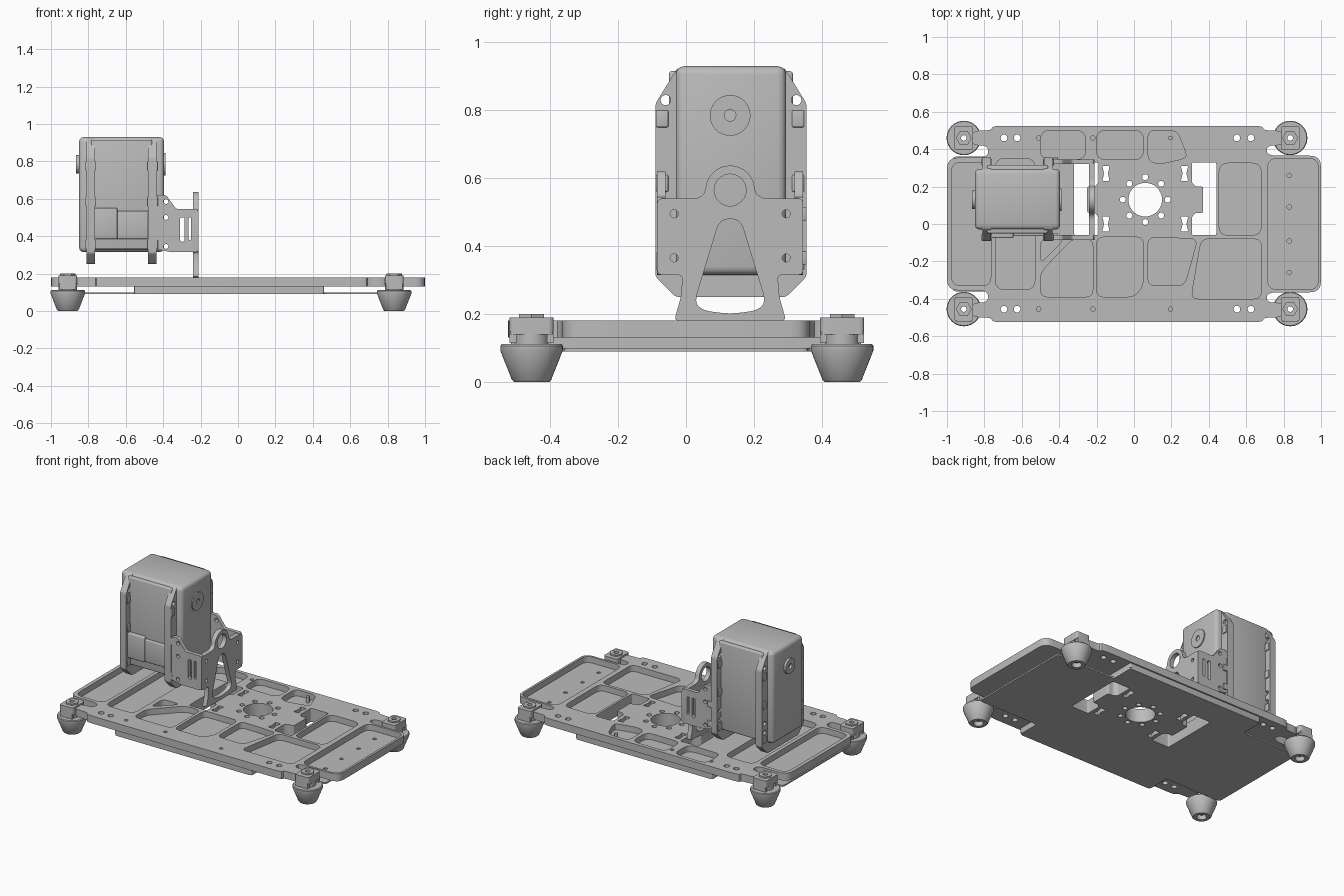
import bpy, bmesh, math
from mathutils import Matrix, Vector

cube = bpy.data.objects.get("Cube")
if cube:
    bpy.data.objects.remove(cube, do_unlink=True)

grey = bpy.data.materials.new("plain grey")
grey.use_nodes = True
grey.diffuse_color = (0.5, 0.5, 0.5, 1)
grey.node_tree.nodes["Principled BSDF"].inputs["Base Color"].default_value = (0.5, 0.5, 0.5, 1)

AXES = {"z": Matrix.Identity(4),
        "x": Matrix(((0, 0, 1, 0), (1, 0, 0, 0), (0, 1, 0, 0), (0, 0, 0, 1))),
        "y": Matrix(((1, 0, 0, 0), (0, 0, -1, 0), (0, 1, 0, 0), (0, 0, 0, 1)))}


def finish(name, bm):
    bmesh.ops.remove_doubles(bm, verts=bm.verts, dist=0.0001)
    bmesh.ops.recalc_face_normals(bm, faces=bm.faces)
    me = bpy.data.meshes.new(name)
    bm.to_mesh(me)
    bm.free()
    me.materials.clear()
    me.materials.append(grey)
    ob = bpy.data.objects.new(name, me)
    bpy.context.collection.objects.link(ob)
    bpy.ops.object.select_all(action='DESELECT')
    ob.select_set(True)
    bpy.context.view_layer.objects.active = ob
    bpy.ops.object.shade_smooth_by_angle(angle=math.radians(35))
    return ob


def rounded(pts, r=0.03, n=4):
    """Closed outline with every corner eased by up to r."""
    out = []
    for i, p in enumerate(pts):
        p, a, b = Vector(p), Vector(pts[i - 1]), Vector(pts[(i + 1) % len(pts)])
        s = p + (a - p).normalized() * min(r, 0.45 * (a - p).length)
        e = p + (b - p).normalized() * min(r, 0.45 * (b - p).length)
        for k in range(n + 1):
            t = k / n
            out.append(s * (1 - t) ** 2 + p * 2 * t * (1 - t) + e * t * t)
    return out


def rect(x0, y0, x1, y1, r=0.03):
    return rounded([(x0, y0), (x1, y0), (x1, y1), (x0, y1)], r)


def ring(x, y, r, n=24):
    return [Vector((x + r * math.cos(math.tau * i / n), y + r * math.sin(math.tau * i / n)))
            for i in range(n)]


def plate(name, loops, lo, hi, axis="z"):
    """Flat plate; loops after the first are holes."""
    if axis == "y":
        lo, hi = -hi, -lo
    cu = bpy.data.curves.new(name, 'CURVE')
    cu.dimensions, cu.fill_mode, cu.extrude = '2D', 'BOTH', (hi - lo) / 2
    for loop in loops:
        sp = cu.splines.new('POLY')
        sp.points.add(len(loop) - 1)
        for pt, v in zip(sp.points, loop):
            pt.co = (v[0], v[1], 0, 1)
        sp.use_cyclic_u = True
    tmp = bpy.data.objects.new(name, cu)
    bpy.context.collection.objects.link(tmp)
    dg = bpy.context.evaluated_depsgraph_get()
    me = bpy.data.meshes.new_from_object(tmp.evaluated_get(dg))
    bm = bmesh.new()
    bm.from_mesh(me)
    bpy.data.objects.remove(tmp, do_unlink=True)
    bpy.data.meshes.remove(me)
    bm.transform(AXES[axis] @ Matrix.Translation((0, 0, (lo + hi) / 2)))
    return finish(name, bm)


def box(name, lo, hi, bevel=0.0):
    bm = bmesh.new()
    bmesh.ops.create_cube(bm, size=1)
    lo, hi = Vector(lo), Vector(hi)
    bm.transform(Matrix.Translation((lo + hi) / 2) @ Matrix.Diagonal((*(hi - lo), 1)))
    if bevel:
        bmesh.ops.bevel(bm, geom=bm.edges[:], offset=bevel, segments=3, profile=0.5, affect='EDGES')
    return finish(name, bm)


def lathe(name, profile, x, y):
    bm = bmesh.new()
    vs = [bm.verts.new((r, 0, z)) for r, z in profile]
    es = [bm.edges.new((vs[i - 1], vs[i])) for i in range(len(vs))]
    bmesh.ops.spin(bm, geom=vs + es, cent=(0, 0, 0), axis=(0, 0, 1), angle=math.tau, steps=40)
    bm.transform(Matrix.Translation((x, y, 0)))
    return finish(name, bm)


# Base deck: outline, through holes and lightening pockets
HX, HY = 0.06, 0.13
half = [(1, .365), (.71, .365), (.71, .42), (.8, .42), (.8, .5), (.69, .5), (.69, .525),
        (-.76, .525), (-.76, .5), (-.87, .5), (-.87, .42), (-.78, .42), (-.78, .355), (-1, .355)]
outline = rounded(half + [(x, -y) for x, y in reversed(half)], 0.06)

window = [(.44, .33), (.31, .33), (.31, .22), (.33, .2), (.37, .2), (.37, .06), (.33, .06),
          (.31, .04), (.31, -.06), (.44, -.06)]
slot = [(.25, -.04), (.29, -.04), (.28, 0), (.29, .04), (.25, .04), (.26, 0)]
through = [ring(HX, HY, 0.09, 40)]
for i in range(8):
    a = math.tau * i / 8
    through.append(ring(HX + 0.12 * math.cos(a), HY + 0.12 * math.sin(a), 0.016, 14))
for flip in (False, True):
    for loop in [window] + [[(x, y + c) for x, y in slot] for c in (0, .27)]:
        through.append(rounded([(2 * HX - x if flip else x, y) for x, y in loop], 0.01))

edge_holes = []
for y in (.46, -.455):
    edge_holes += [ring(x, y, 0.018, 14) for x in (-.695, -.625, .55, .625)]
    edge_holes += [ring(x, y, 0.012, 12) for x in (-.51, -.22, .195)]
end_holes = [ring(.83, y, 0.012, 12) for y in (.26, .09, -.09, -.26)]

pockets = [rect(*b, 0.05) for b in (
    (-.5, .345, -.26, .5), (-.2, .345, .05, .5), (.455, -.06, .68, .325),
    (-.74, -.35, -.53, .35), (-.975, -.33, -.765, .33), (.715, -.35, .985, .35))]
pockets += [rounded(p, 0.04) for p in (
    [(.075, .5), (.23, .5), (.285, .36), (.25, .345), (.13, .32), (.075, .34)],
    [(.36, -.08), (.68, -.08), (.68, -.4), (.305, -.4)],
    [(.075, -.07), (.34, -.08), (.27, -.33), (.075, -.33)],
    [(-.2, -.07), (.05, -.07), (.05, -.33), (0, -.39), (-.2, -.39)],
    [(-.22, -.08), (-.22, -.39), (-.5, -.39), (-.5, -.26), (-.33, -.08)],
    [(-.5, -.08), (-.37, -.08), (-.5, -.21)])]

plate("deck_ribs", [outline] + through + edge_holes + pockets, 0.14, 0.18)
plate("deck_floor", [outline] + through + edge_holes + end_holes, 0.13, 0.14)
plate("deck_core", [rect(-.555, -.515, .46, .515, .01)] + through, 0.10, 0.13)
plate("bottom_cover", [rounded([(-.97, -.36), (-.555, -.36), (-.555, -.515), (.46, -.515),
                                (.46, -.36), (.9, -.36), (.9, .36), (.46, .36), (.46, .515),
                                (-.555, .515), (-.555, .36), (-.97, .36)], .02)] + through,
      0.09, 0.10)

# Corner feet with mounting blocks and nuts
foot = [(.03, 0), (.052, 0), (.058, .006), (.092, .092), (.092, .106), (.088, .111),
        (.05, .111), (.05, .14), (.015, .14), (.015, .03), (.03, .03)]
for x, xn in ((-.91, "right"), (.835, "left")):
    for y, yn in ((-.455, "front"), (.46, "back")):
        tag = yn + "_" + xn
        lathe("foot_" + tag, foot, x, y)
        bore = ring(x, y, 0.015, 16)
        plate("foot_block_" + tag, [rect(x - .05, y - .065, x + .05, y + .065, .015), bore], .14, .19)
        plate("foot_nut_" + tag, [ring(x, y, .042, 6), bore], .19, .2)
        for s in (-1, 1):
            box("foot_clip_" + tag, (x - .045, y + s * .055 - .01, .115),
                (x + .045, y + s * .055 + .01, .15))

# Actuator: shell, wider middle body, two flanges and shaft caps
CY, CZ = 0.13, 0.785
box("actuator_shell", (-.85, -.03, .315), (-.395, .295, .93), 0.025)
box("actuator_middle", (-.785, -.05, .33), (-.46, .315, .915), 0.008)
flange = [(-.09, .31), (-.03, .25), (.295, .25), (.355, .31), (.355, .82), (.29, .925),
          (-.025, .925), (-.09, .82)]
screws = [ring(y, z, 0.015, 16) for y in (-.06, .325) for z in (.83, .46, .4)]
for name, x in (("rear", -.81), ("front", -.48)):
    plate("flange_" + name, [rounded(flange, .01)] + screws, x, x + .045, "x")
    for z in (.75, .56, .33):
        for s in (-1, 1):
            y = CY + s * .2
            box("flange_lug", (x - .006, y - .018, z), (x + .052, y + .018, z + .05), .004)
box("connector_cover", (-.80, -.075, .385), (-.645, -.04, .55), 0.006)
box("connector_step", (-.66, -.065, .385), (-.48, -.04, .535), 0.006)
plate("front_shaft_cap", [ring(CY, CZ, .06, 32), ring(CY, CZ, .017, 16)], -.4, -.388, "x")
plate("rear_shaft_cap", [ring(CY, CZ, .05, 32), ring(CY, CZ, .017, 16)], -.865, -.845, "x")

# Bracket: upright plate with a domed top, and two side arms
side = [(.165, .18), (.145, .25), (.14, .315), (.215, .315), (.215, .54), (.1, .54), (.08, .55)]
dome = [(CY + .073 * math.cos(math.pi * i / 10), .565 + .073 * math.sin(math.pi * i / 10))
        for i in range(11)]
upright = [(CY + d, z) for d, z in side] + dome + [(CY - d, z) for d, z in reversed(side)]
opening = [(CY - .03, .48), (CY - .105, .235), (CY - .08, .21), (CY, .2), (CY + .08, .21),
           (CY + .105, .235), (CY + .03, .48)]
small = [ring(y, z, .012, 12) for y in (-.035, .295) for z in (.495, .365)]
plate("bracket_upright", [rounded(upright, .015), rounded(opening, .03),
                          ring(CY, .565, .047, 32)] + small, -.24, -.21, "x")
arm = [(-.435, .33), (-.435, .62), (-.385, .62), (-.33, .545), (-.215, .545), (-.215, .315), (-.36, .315)]
arm_holes = [rect(-.31, .37, -.285, .5, .012), rect(-.265, .38, -.25, .5, .006)]
arm_holes += [ring(-.385, z, .013, 14) for z in (.585, .5, .345)]
for name, y in (("front", -.085), ("back", .32)):
    plate("bracket_arm_" + name, [rounded(arm, .012)] + arm_holes, y, y + .025, "y")
    for z in (.345, .475):
        yy = y + .01
        box("bracket_pad", (-.435, yy - .01, z), (-.405, yy + .025, z + .04), .004)
